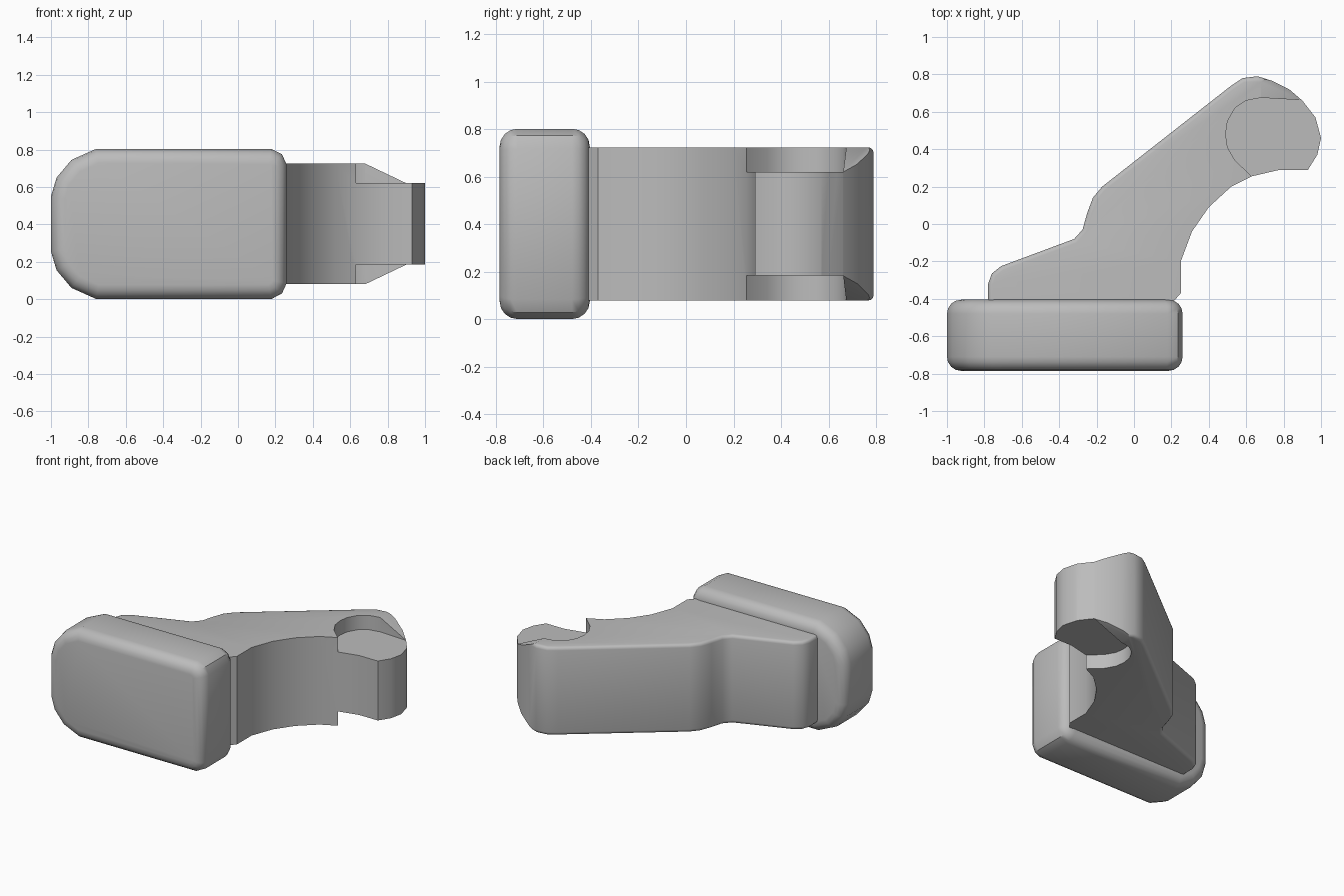
import bpy, bmesh, math
from mathutils import Vector

cube = bpy.data.objects.get("Cube")
if cube:
    bpy.data.objects.remove(cube, do_unlink=True)

grey = bpy.data.materials.new("light_grey")
grey.use_nodes = True
colour = (0.5, 0.5, 0.5, 1)
grey.diffuse_color = colour
grey.node_tree.nodes["Principled BSDF"].inputs["Base Color"].default_value = colour


def prism(name, points, low, high, axis, rounded=None, width=0.05, segments=3):
    """Extrude an outline along y or z; round the end edges picked by a rule."""
    def place(p, d):
        return Vector((p[0], p[1], d)) if axis == "z" else Vector((p[0], d, p[1]))
    bm = bmesh.new()
    face = bm.faces.new([bm.verts.new(place(p, low)) for p in points])
    extruded = bmesh.ops.extrude_face_region(bm, geom=[face])["geom"]
    shift = place((0, 0), high - low)
    bmesh.ops.translate(bm, vec=shift,
                        verts=[v for v in extruded if isinstance(v, bmesh.types.BMVert)])
    bmesh.ops.recalc_face_normals(bm, faces=bm.faces)
    if rounded:
        edges = [e for e in bm.edges
                 if abs((e.verts[1].co - e.verts[0].co).dot(shift)) < 1e-6
                 and all(rounded(v.co) for v in e.verts)]
        bmesh.ops.bevel(bm, geom=edges, offset=width, segments=segments,
                        profile=0.5, affect="EDGES", clamp_overlap=True)
    mesh = bpy.data.meshes.new(name)
    bm.to_mesh(mesh)
    bm.free()
    mesh.materials.append(grey)
    obj = bpy.data.objects.new(name, mesh)
    bpy.context.collection.objects.link(obj)
    return obj


def smooth(obj):
    bpy.ops.object.select_all(action="DESELECT")
    obj.select_set(True)
    bpy.context.view_layer.objects.active = obj
    bpy.ops.object.shade_smooth_by_angle(angle=math.radians(32))


# Pad: a thick plate, wide rounding at one end
upper = [(-1, 0.55), (-0.97, 0.65), (-0.89, 0.745), (-0.76, 0.803),
         (0.18, 0.803), (0.235, 0.775), (0.26, 0.72)]
lower = [(x, 0.805 - z) for x, z in reversed(upper)]
pad = prism("pad", upper + lower, -0.785, -0.405, "y", lambda co: True, 0.075, 4)
smooth(pad)

# Arm: foot, stepped back, slanted shaft, round head and hollow inner curve
back = [(-0.78, -0.41), (-0.78, -0.32), (-0.76, -0.265), (-0.71, -0.225),
        (-0.32, -0.08), (-0.275, -0.03), (-0.25, 0.06), (-0.22, 0.14),
        (-0.17, 0.2), (0.52, 0.74), (0.58, 0.78), (0.66, 0.79),
        (0.74, 0.765), (0.83, 0.72), (0.9, 0.66)]
inner = [(0.97, 0.57), (1.0, 0.46), (0.98, 0.37), (0.93, 0.29), (0.78, 0.29),
         (0.63, 0.255), (0.52, 0.2), (0.4, 0.09), (0.31, -0.04),
         (0.25, -0.2), (0.25, -0.37), (0.215, -0.41)]


def on_back(co):
    return any((co.xy - Vector(p)).length < 1e-4 for p in back)


arm = prism("arm", back + inner, 0.08, 0.725, "z", on_back, 0.04, 3)

# Sockets above and below the head, and the sloping ends of their rims
socket = [(0.63, 0.255), (0.54, 0.34), (0.5, 0.41), (0.49, 0.48), (0.5, 0.55),
          (0.54, 0.62), (0.6, 0.66), (0.68, 0.675), (0.9, 0.662),
          (1.1, 0.662), (1.1, 0.2), (0.66, 0.2)]
slope = [(0.68, 0.725), (0.9, 0.62), (1.1, 0.62), (1.1, 0.85), (0.68, 0.85)]
cutters = [
    prism("top_socket_cutter", socket, 0.62, 0.9, "z"),
    prism("bottom_socket_cutter", socket, -0.1, 0.185, "z"),
    prism("top_slope_cutter", slope, 0.6, 1, "y"),
    prism("bottom_slope_cutter", [(x, 0.805 - z) for x, z in slope], 0.6, 1, "y"),
]
for cutter in cutters:
    cut = arm.modifiers.new(cutter.name, "BOOLEAN")
    cut.operation = "DIFFERENCE"
    cut.solver = "EXACT"
    cut.object = cutter
    bpy.ops.object.select_all(action="DESELECT")
    arm.select_set(True)
    bpy.context.view_layer.objects.active = arm
    bpy.ops.object.modifier_apply(modifier=cut.name)
    bpy.data.objects.remove(cutter, do_unlink=True)
smooth(arm)
